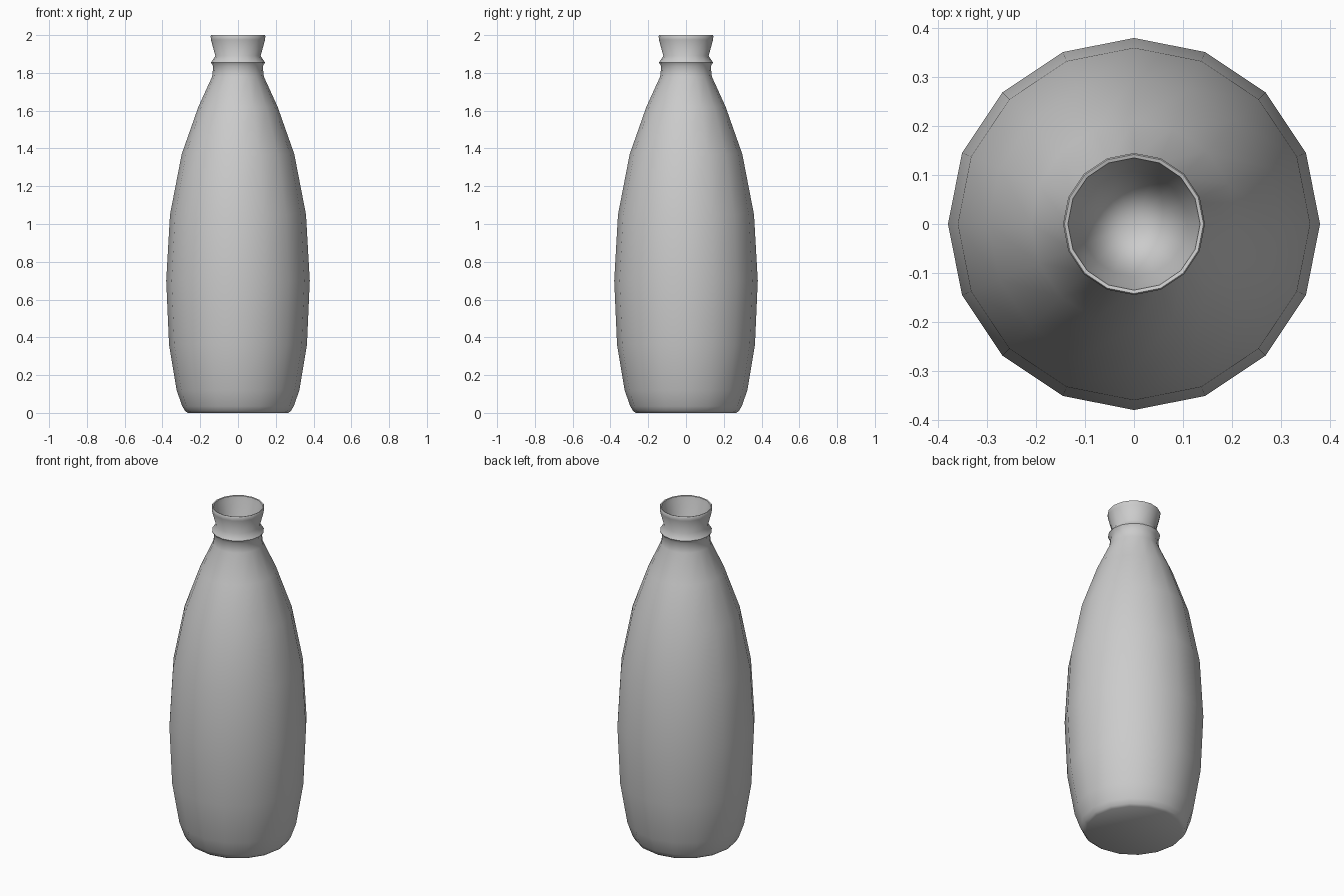
import bpy
import bmesh
import math

if "Cube" in bpy.data.objects:
    bpy.data.objects.remove(bpy.data.objects["Cube"])

SIDES = 16

# Outer profile (radius, height) from the base up, then over the lip into the mouth
profile = [
    (0.265, 0.0), (0.28, 0.01), (0.295, 0.035), (0.325, 0.12),
    (0.365, 0.36), (0.38, 0.70), (0.36, 1.05), (0.298, 1.37),
    (0.21, 1.62), (0.137, 1.78), (0.131, 1.835),
    (0.143, 1.855), (0.12, 1.89), (0.143, 1.975), (0.145, 1.995),
    (0.142, 2.0), (0.135, 1.998), (0.131, 1.975), (0.108, 1.89),
]
INNER_TIP = 1.45


def ring(bm, radius, z):
    step = 2 * math.pi / SIDES
    return [bm.verts.new((radius * math.cos(i * step), radius * math.sin(i * step), z))
            for i in range(SIDES)]


# Bottle: lathe the profile
bm = bmesh.new()
rings = [ring(bm, r, z) for r, z in profile]
for low, high in zip(rings, rings[1:]):
    for i in range(SIDES):
        j = (i + 1) % SIDES
        bm.faces.new((low[i], low[j], high[j], high[i]))

# Flat base and tapering inside of the neck
bm.faces.new(rings[0][::-1])
tip = bm.verts.new((0, 0, INNER_TIP))
for i in range(SIDES):
    bm.faces.new((rings[-1][i], rings[-1][(i + 1) % SIDES], tip))
bm.normal_update()

mesh = bpy.data.meshes.new("bottle")
bm.to_mesh(mesh)
bm.free()
bottle = bpy.data.objects.new("bottle", mesh)
bpy.context.collection.objects.link(bottle)

# Smooth shading with a crisp base edge
bpy.context.view_layer.objects.active = bottle
bottle.select_set(True)
bpy.ops.object.shade_smooth_by_angle(angle=math.radians(50))
